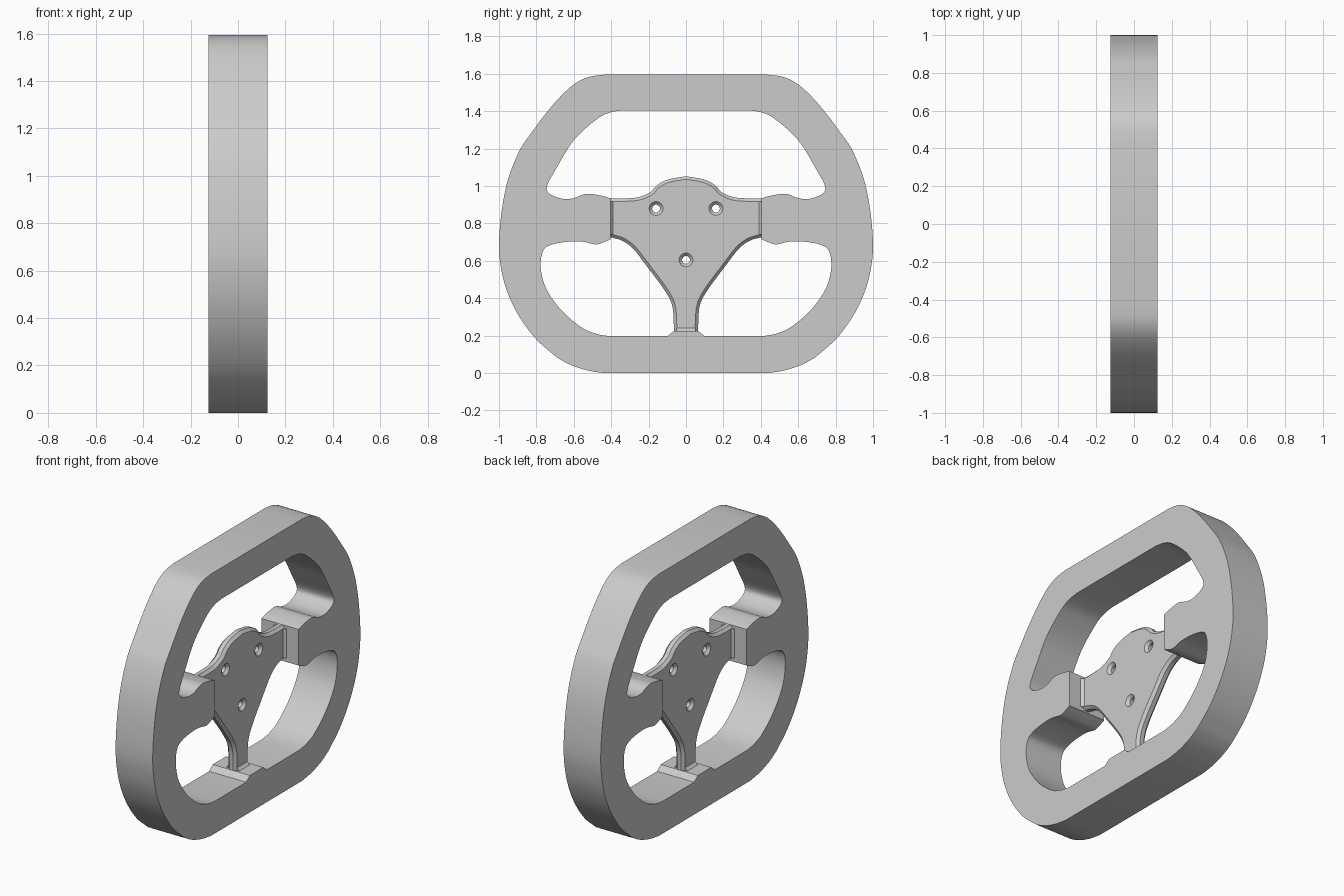
import bpy, bmesh, math
from mathutils import Matrix, Vector

cube = bpy.data.objects.get("Cube")
if cube:
    bpy.data.objects.remove(cube)

grey = bpy.data.materials.new("plain grey")
colour = (0.6, 0.6, 0.6, 1)
grey.diffuse_color = colour
grey.use_nodes = True
grey.node_tree.nodes["Principled BSDF"].inputs["Base Color"].default_value = colour

# Drawing plane (u, v, depth) becomes (y, z, x)
UPRIGHT = Matrix(((0, 0, 1, 0), (1, 0, 0, 0), (0, 1, 0, 0), (0, 0, 0, 1)))


def smooth(points, steps=5):
    """Catmull-Rom curve through the points."""
    p = [Vector(q) for q in points]
    if len(p) < 3:
        return p
    p = [2 * p[0] - p[1]] + p + [2 * p[-1] - p[-2]]
    out = []
    for a, b, c, d in zip(p, p[1:], p[2:], p[3:]):
        for i in range(steps):
            t = i / steps
            out.append(0.5 * (2 * b + (c - a) * t + (2 * a - 5 * b + 4 * c - d) * t * t
                              + (3 * b - a - 3 * c + d) * t ** 3))
    return out + [p[-2]]


def mirrored_loop(*sections):
    """Join smooth sections with sharp corners, then mirror across u = 0."""
    half = []
    for section in sections:
        for q in smooth(section):
            if not half or (q - half[-1]).length > 1e-4:
                half.append(q)
    return half + [Vector((-q.x, q.y)) for q in reversed(half) if q.x > 1e-4]


def circle(u, v, r, n=24):
    return [Vector((u + r * math.cos(i * math.tau / n), v + r * math.sin(i * math.tau / n)))
            for i in range(n)]


def finish(obj):
    obj.data.materials.clear()
    obj.data.materials.append(grey)
    bpy.ops.object.select_all(action='DESELECT')
    obj.select_set(True)
    bpy.context.view_layer.objects.active = obj
    bpy.ops.object.shade_smooth_by_angle(angle=math.radians(30))


def slab(name, loops, half_depth, chamfer=0):
    """Filled outline with holes, extruded both ways along x."""
    curve = bpy.data.curves.new(name + " outline", 'CURVE')
    curve.dimensions = '2D'
    curve.fill_mode = 'BOTH'
    curve.extrude = half_depth
    curve.bevel_depth = chamfer
    curve.bevel_resolution = 0
    for loop in loops:
        spline = curve.splines.new('POLY')
        spline.points.add(len(loop) - 1)
        for point, q in zip(spline.points, loop):
            point.co = (q.x, q.y, 0, 1)
        spline.use_cyclic_u = True
    obj = bpy.data.objects.new(name, curve)
    bpy.context.collection.objects.link(obj)
    bpy.ops.object.select_all(action='DESELECT')
    obj.select_set(True)
    bpy.context.view_layer.objects.active = obj
    bpy.ops.object.convert(target='MESH')
    obj = bpy.context.view_layer.objects.active
    bm = bmesh.new()
    bm.from_mesh(obj.data)
    bm.transform(UPRIGHT)
    bmesh.ops.remove_doubles(bm, verts=bm.verts, dist=1e-5)
    bmesh.ops.recalc_face_normals(bm, faces=bm.faces)
    bm.to_mesh(obj.data)
    bm.free()
    finish(obj)


def fillet_bar(name, centre, size, axis):
    """Square bar turned on edge, sunk into an inside corner."""
    bm = bmesh.new()
    turn = Matrix.Rotation(math.pi / 4, 4, axis)
    bmesh.ops.create_cube(bm, size=1, matrix=Matrix.Translation(centre) @ turn
                          @ Matrix.Diagonal((*size, 1)))
    mesh = bpy.data.meshes.new(name)
    bm.to_mesh(mesh)
    bm.free()
    obj = bpy.data.objects.new(name, mesh)
    bpy.context.collection.objects.link(obj)
    finish(obj)


# Rim with its two thick spokes and the lower pad
outer = mirrored_loop(
    [(0, 0), (0.44, 0)],
    [(0.44, 0), (0.53, 0.015), (0.62, 0.045), (0.69, 0.083)],
    [(0.69, 0.083), (0.80, 0.18), (0.89, 0.30), (0.95, 0.42), (0.985, 0.54), (1, 0.68),
     (0.985, 0.87), (0.95, 1.04), (0.89, 1.19), (0.83, 1.28), (0.74, 1.4), (0.66, 1.49),
     (0.59, 1.55), (0.52, 1.583), (0.44, 1.595)],
    [(0.44, 1.595), (0, 1.595)])
inner = mirrored_loop(
    [(0, 0.225), (0.065, 0.225)], [(0.065, 0.225), (0.10, 0.197)], [(0.10, 0.197), (0.41, 0.197)],
    [(0.41, 0.197), (0.48, 0.21), (0.56, 0.245), (0.67, 0.34), (0.75, 0.457), (0.777, 0.57),
     (0.763, 0.655), (0.717, 0.687), (0.636, 0.702), (0.556, 0.703), (0.485, 0.688),
     (0.444, 0.698), (0.405, 0.715)],
    [(0.405, 0.715), (0.405, 0.935)],
    [(0.405, 0.935), (0.46, 0.95), (0.535, 0.958), (0.60, 0.935), (0.66, 0.932), (0.727, 0.957),
     (0.743, 1.0), (0.69, 1.1), (0.60, 1.245), (0.48, 1.355), (0.41, 1.392), (0.34, 1.405)],
    [(0.34, 1.405), (0, 1.405)])
slab("rim", [outer, inner], 0.125)

# Thin chamfered centre plate with three bolt holes
plate = mirrored_loop(
    [(0, 0.17), (0.05, 0.17)],
    [(0.05, 0.17), (0.05, 0.28), (0.06, 0.37), (0.10, 0.45), (0.20, 0.585), (0.27, 0.675),
     (0.33, 0.72), (0.39, 0.74)],
    [(0.39, 0.74), (0.45, 0.74)], [(0.45, 0.74), (0.45, 0.918)], [(0.45, 0.918), (0.38, 0.918)],
    [(0.38, 0.918), (0.33, 0.918), (0.25, 0.925), (0.18, 0.955), (0.145, 0.992),
     (0.09, 1.02), (0, 1.036)])
holes = [circle(u, v, 0.037) for u, v in ((-0.16, 0.88), (0.16, 0.88), (0, 0.605))]
slab("centre_plate", [plate] + holes, 0.013, 0.016)

# Fillets where the plate meets the spokes and the pad
for face, x in (("right", 0.029), ("left", -0.029)):
    for end, y in (("front", -0.405), ("back", 0.405)):
        fillet_bar(f"{face}_{end}_spoke_fillet", (x, y, 0.829), (0.022, 0.022, 0.178), 'Z')
    fillet_bar(f"{face}_pad_fillet", (x, 0, 0.225), (0.022, 0.1, 0.022), 'Y')
